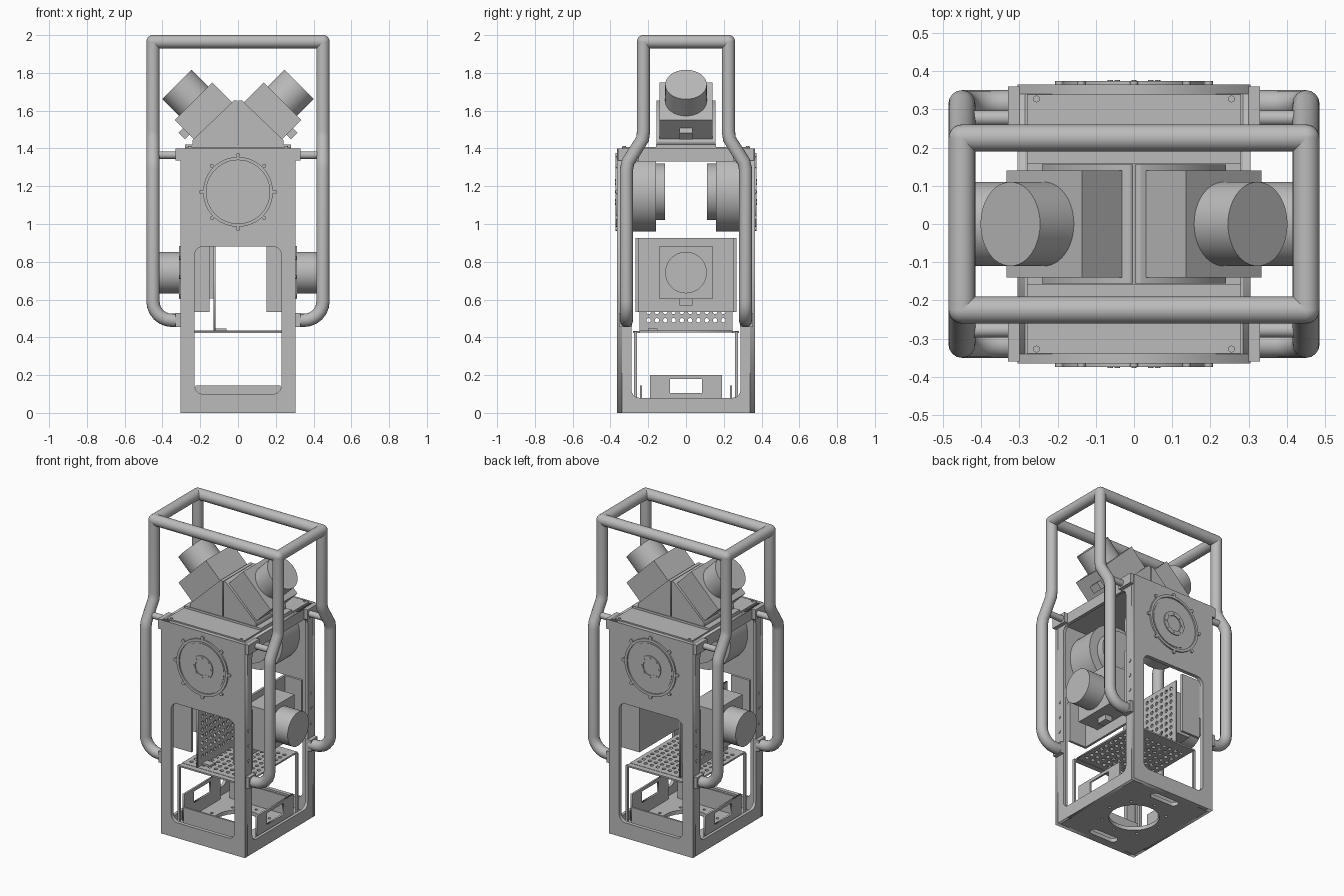
import bpy, bmesh, math
from math import pi, cos, sin
from mathutils import Matrix, Vector

cube = bpy.data.objects.get("Cube")
if cube:
    bpy.data.objects.remove(cube)

GREY = (0.5, 0.5, 0.5, 1)
mat = bpy.data.materials.new("plain grey")
mat.use_nodes = True
mat.diffuse_color = GREY
mat.node_tree.nodes["Principled BSDF"].inputs["Base Color"].default_value = GREY

FRONT = Matrix.Rotation(pi / 2, 4, 'X')                       # local xy -> world xz
SIDE = Matrix.Rotation(pi / 2, 4, 'Z') @ FRONT                # local xy -> world yz
FLAT = Matrix.Identity(4)
SIGNS = (-1, 1)


def move(x, y, z):
    return Matrix.Translation((x, y, z))


def finish(obj, smooth=False):
    obj.data.materials.clear()
    obj.data.materials.append(mat)
    if smooth:
        bpy.ops.object.select_all(action='DESELECT')
        obj.select_set(True)
        bpy.context.view_layer.objects.active = obj
        bpy.ops.object.shade_smooth_by_angle(angle=math.radians(35))
    return obj


def from_bmesh(name, bm, m, smooth=False):
    me = bpy.data.meshes.new(name)
    bmesh.ops.recalc_face_normals(bm, faces=bm.faces)
    bm.to_mesh(me)
    bm.free()
    obj = bpy.data.objects.new(name, me)
    bpy.context.collection.objects.link(obj)
    obj.matrix_world = m
    return finish(obj, smooth)


def box(name, lo, hi, m=FLAT):
    lo, hi = Vector(lo), Vector(hi)
    bm = bmesh.new()
    bmesh.ops.create_cube(bm, size=1)
    for v in bm.verts:
        v.co = Vector(a * b for a, b in zip(v.co, hi - lo)) + (lo + hi) / 2
    return from_bmesh(name, bm, m)


def rod(name, a, b, r, m=FLAT, n=32):
    a, b = Vector(a), Vector(b)
    bm = bmesh.new()
    turn = (b - a).to_track_quat('Z', 'Y').to_matrix().to_4x4()
    bmesh.ops.create_cone(bm, cap_ends=True, segments=n, radius1=r, radius2=r,
                          depth=(b - a).length, matrix=Matrix.Translation((a + b) / 2) @ turn)
    return from_bmesh(name, bm, m, True)


def circle(cx, cy, r, n=12):
    return [(cx + r * cos(2 * pi * i / n), cy + r * sin(2 * pi * i / n)) for i in range(n)]


def rect(x0, y0, x1, y1, r=0.0):
    if not r:
        return [(x0, y0), (x1, y0), (x1, y1), (x0, y1)]
    corners = [(x1 - r, y1 - r), (x0 + r, y1 - r), (x0 + r, y0 + r), (x1 - r, y0 + r)]
    return [(cx + r * cos(pi / 2 * (k + i / 6)), cy + r * sin(pi / 2 * (k + i / 6)))
            for k, (cx, cy) in enumerate(corners) for i in range(7)]


def curve_object(name, loops, m, smooth=False, **settings):
    cu = bpy.data.curves.new(name, 'CURVE')
    for key, value in settings.items():
        setattr(cu, key, value)
    for pts in loops:
        s = cu.splines.new('POLY')
        s.points.add(len(pts) - 1)
        for p, co in zip(s.points, pts):
            p.co = (*co, 0, 1) if len(co) == 2 else (*co, 1)
        s.use_cyclic_u = settings["dimensions"] == '2D'
    obj = bpy.data.objects.new(name, cu)
    bpy.context.collection.objects.link(obj)
    obj.matrix_world = m
    bpy.ops.object.select_all(action='DESELECT')
    obj.select_set(True)
    bpy.context.view_layer.objects.active = obj
    bpy.ops.object.convert(target='MESH')
    return finish(bpy.context.object, smooth)


def plate(name, loops, t, m):
    """Flat sheet: first loop is the outline, the others are holes."""
    return curve_object(name, loops, m, dimensions='2D', fill_mode='BOTH', extrude=t / 2)


# Housing: front/back walls, side frames, floor and lid
for s in SIGNS:
    end = "front" if s < 0 else "back"
    side = "right" if s < 0 else "left"
    plate(end + "_wall", [rect(-.305, 0, .305, 1.4), rect(-.23, .1, .23, .88, .045)],
          .025, move(0, s * .352, 0) @ FRONT)
    plate(side + "_frame", [rect(-.34, 0, .34, 1.4), rect(-.288, .08, .288, 1.33, .04)],
          .02, move(s * .295, 0, 0) @ SIDE)
plate("floor", [rect(-.285, -.34, .285, .34), circle(0, 0, .15, 40)]
      + [rect(-.1, y - .028, .1, y + .028, .027) for y in (-.28, .28)]
      + [circle(x, y, .009) for x, y in circle(0, 0, .19, 8)], .025, move(0, 0, .0125))
box("lid", (-.285, -.34, 1.375), (.285, .34, 1.4))
box("lid_cover", (-.28, -.338, 1.4), (.28, .338, 1.408))
for sx in SIGNS:
    for sy in SIGNS:
        rod("lid_screw", (sx * .255, sy * .327, 1.4), (sx * .255, sy * .327, 1.412), .009, n=12)
        for z in (.62, .72, .82):
            rod("frame_screw", (sx * .3, sy * .325, z), (sx * .309, sy * .325, z), .01, n=12)

# Winch drums behind the front and back walls, with hub rings and bolts outside
for s in SIGNS:
    def drum(name, y0, y1, r, x=0, dz=0, n=48):
        return rod(name, (x, s * y0, 1.17 + dz), (x, s * y1, 1.17 + dz), r, n=n)
    drum("drum", .34, .16, .21)
    drum("drum_core", .16, .11, .15)
    drum("drum_face", .36, .368, .155)
    for name, ro, ri in (("outer_ring", .185, .168), ("hub_ring", .077, .05)):
        plate(name, [circle(0, 1.17, ro, 48), circle(0, 1.17, ri, 48)], .016,
              move(0, s * .366, 0) @ FRONT)
    for x, z in circle(0, 0, .195, 8):
        drum("ring_bolt", .36, .374, .011, x, z, 12)
    for x, z in circle(0, 0, .062, 8):
        drum("hub_bolt", .36, .376, .007, x, z, 10)

# Shelf inside the lower bay: perforated sheets on thin legs
STEPS = [-.198 + .044 * i for i in range(10)]
plate("shelf", [rect(-.235, -.245, .235, .245)] + [circle(x, y, .012, 10) for x in STEPS for y in STEPS],
      .01, move(0, 0, .43))
plate("divider", [rect(-.245, .43, .245, .88)]
      + [circle(y, .49 + .044 * i, .012, 10) for y in STEPS for i in range(9)],
      .01, move(-.125, 0, 0) @ SIDE)
box("divider_foot", (-.12, -.2, .435), (-.06, -.15, .447))
for s in SIGNS:
    box("shelf_rail", (-.235, s * .262 - .018, .423), (.235, s * .262 + .018, .433))
    box("tray_lip", (-.225, s * .238 - .006, .02), (.225, s * .238 + .006, .145))
    plate("tray_handle", [rect(-.19, .02, .19, .2), rect(-.085, .105, .085, .18)],
          .012, move(s * .265, 0, 0) @ SIDE)
    for sx in SIGNS:
        box("shelf_leg", (sx * .238 - .007, s * .268 - .008, .02), (sx * .238 + .007, s * .268 + .008, .43))


# Camera units: square body, round barrel and a small tab on the lower edge
def camera_unit(name, m):
    box(name + "_body", (-.14, -.14, -.16), (.14, .14, 0), m)
    rod(name + "_barrel", (0, 0, 0), (0, 0, .125), .11, m, 48)
    box(name + "_tab", (.13, -.035, -.11), (.175, .035, -.062), m)


for s in SIGNS:
    face = Matrix.Rotation(0 if s > 0 else pi, 4, 'Z')
    camera_unit("side_camera", face @ move(.312, 0, .743) @ Matrix.Rotation(pi / 2, 4, 'Y'))
    camera_unit("upper_camera", face @ move(.235, 0, 1.65) @ Matrix.Rotation(pi / 4, 4, 'Y'))
    # Brackets holding the cameras
    for y in SIGNS:
        box("bracket_end", (.15, y * .26 - .008, .535), (.285, y * .26 + .008, .925), face)
    if s > 0:
        box("bracket_web", (.15, -.26, .535), (.165, .26, .925))
    else:
        box("bracket_block", (-.165, -.14, .605), (-.13, .14, .88))
    plate("wedge", [[(.003, 1.42), (.24, 1.42), (.24, 1.445), (.02, 1.655), (.003, 1.655)]],
          .312, face @ FRONT)
box("wedge_base", (-.28, -.16, 1.405), (.28, .16, 1.422))

# Protective tube cage: four bent legs and a rectangular top loop
R = .035
for sx in SIGNS:
    for sy in SIGNS:
        path = [(.45, .225, 1.965), (.45, .225, 1.49), (.45, .23, 1.45), (.45, .306, 1.33),
                (.45, .315, 1.29), (.45, .315, .59)]
        path += [(.35 + .1 * cos(a), .315, .59 - .1 * sin(a)) for a in (pi / 12 * i for i in range(1, 7))]
        path += [(.31, .315, .49)]
        curve_object("cage_leg", [[(sx * x, sy * y, z) for x, y, z in path]], FLAT, True,
                     dimensions='3D', bevel_depth=R, bevel_resolution=6, use_fill_caps=True)
        bm = bmesh.new()
        bmesh.ops.create_uvsphere(bm, u_segments=24, v_segments=12, radius=R)
        from_bmesh("cage_corner", bm, move(sx * .45, sy * .225, 1.965), True)
        rod("cage_strut", (sx * .3, sy * .277, 1.365), (sx * .45, sy * .277, 1.365), .02, n=20)
        for name, y0, y1, z0, z1 in (("upper_lug", .25, .36, 1.335, 1.4), ("lower_clamp", .285, .355, .455, .53)):
            box(name, (min(sx * .3, sx * .33), min(sy * y0, sy * y1), z0),
                (max(sx * .3, sx * .33), max(sy * y0, sy * y1), z1))
    rod("cage_top_long", (-.45, sx * .225, 1.965), (.45, sx * .225, 1.965), R)
    rod("cage_top_short", (sx * .45, -.225, 1.965), (sx * .45, .225, 1.965), R)
